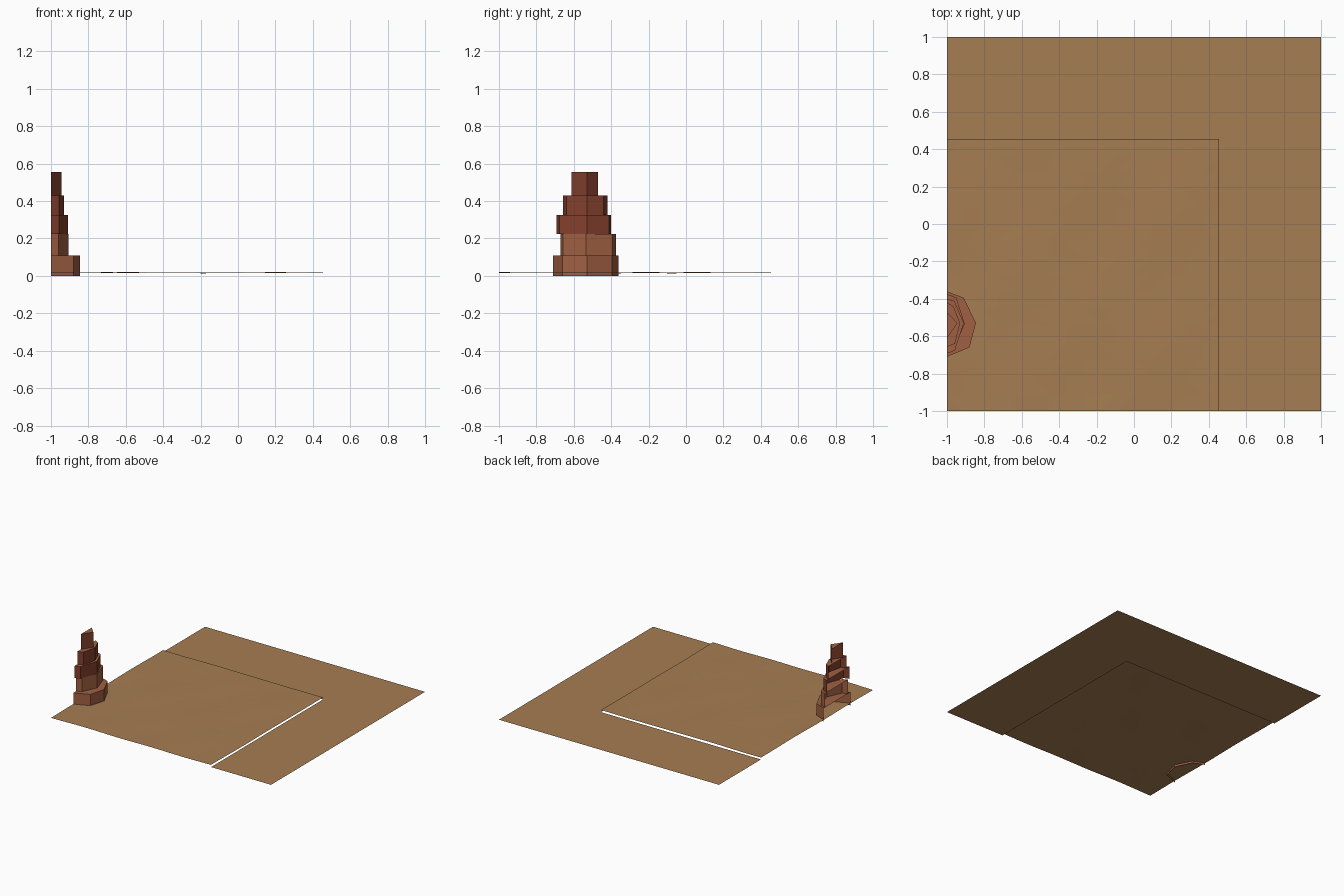
import bpy, bmesh, math

if "Cube" in bpy.data.objects:
    bpy.data.objects.remove(bpy.data.objects["Cube"])


def srgb(r, g, b):
    def lin(c):
        c /= 255
        return c / 12.92 if c <= 0.04045 else ((c + 0.055) / 1.055) ** 2.4
    return (lin(r), lin(g), lin(b), 1)


def material(name, rgb):
    m = bpy.data.materials.new(name)
    m.diffuse_color = srgb(*rgb)
    m.use_nodes = True
    m.node_tree.nodes["Principled BSDF"].inputs["Base Color"].default_value = m.diffuse_color
    return m


SAND = material("sand", (166, 125, 82))
CLAY = material("light clay", (160, 96, 66))
RUST = material("dark rust", (130, 63, 44))


def finish(name, bm, mats):
    me = bpy.data.meshes.new(name)
    bm.to_mesh(me)
    bm.free()
    for m in mats:
        me.materials.append(m)
    ob = bpy.data.objects.new(name, me)
    bpy.context.collection.objects.link(ob)
    return ob


EDGE = 0.455  # inner corner where the raised sand meets the lower plain

# Lower plain: L-shaped flat sheet around the raised sand
bm = bmesh.new()
outline = [(EDGE, -1), (1, -1), (1, 1), (-1, 1), (-1, EDGE), (EDGE, EDGE)]
bm.faces.new([bm.verts.new((x, y, 0)) for x, y in outline])
bmesh.ops.triangulate(bm, faces=bm.faces[:])
finish("lower_plain", bm, [SAND])

# Raised sand: gently rippled faceted sheet
bm = bmesh.new()
bmesh.ops.create_grid(bm, x_segments=16, y_segments=16, size=0.5)
for v in bm.verts:
    x = -1 + (v.co.x + 0.5) * (EDGE + 1)
    y = -1 + (v.co.y + 0.5) * (EDGE + 1)
    ripple = math.sin(7 * x + 3 * y) * math.cos(5 * y - 2 * x) + 0.5 * math.sin(11 * x - 9 * y)
    v.co = (x, y, 0.017 + 0.002 * ripple)
bmesh.ops.triangulate(bm, faces=bm.faces[:])
finish("raised_sand", bm, [SAND])

# Rock tower: stacked tiers, open along the side cut at x = -1
tiers = [
    (0.00, 0.11, CLAY, [(-1, -.71), (-.88, -.66), (-.845, -.53), (-.91, -.395), (-1, -.36)]),
    (0.11, 0.225, CLAY, [(-1, -.672), (-.96, -.657), (-.905, -.535), (-.95, -.393), (-1, -.375)]),
    (0.225, 0.325, RUST, [(-1, -.692), (-.958, -.677), (-.91, -.53), (-.96, -.412), (-1, -.40)]),
    (0.325, 0.43, RUST, [(-1, -.657), (-.957, -.64), (-.93, -.53), (-.965, -.44), (-1, -.42)]),
    (0.43, 0.555, RUST, [(-1, -.612), (-.944, -.53), (-1, -.47)]),
]
for i, (z0, z1, mat, pts) in enumerate(tiers):
    bm = bmesh.new()
    low = [bm.verts.new((x, y, z0)) for x, y in pts]
    top = [bm.verts.new((x, y, z1)) for x, y in pts]
    for a in range(len(pts) - 1):
        bm.faces.new((low[a], low[a + 1], top[a + 1], top[a]))
    cap = bm.faces.new(top)
    cap.material_index = 1
    finish(f"rock_tier_{i + 1}", bm, [mat, CLAY])
